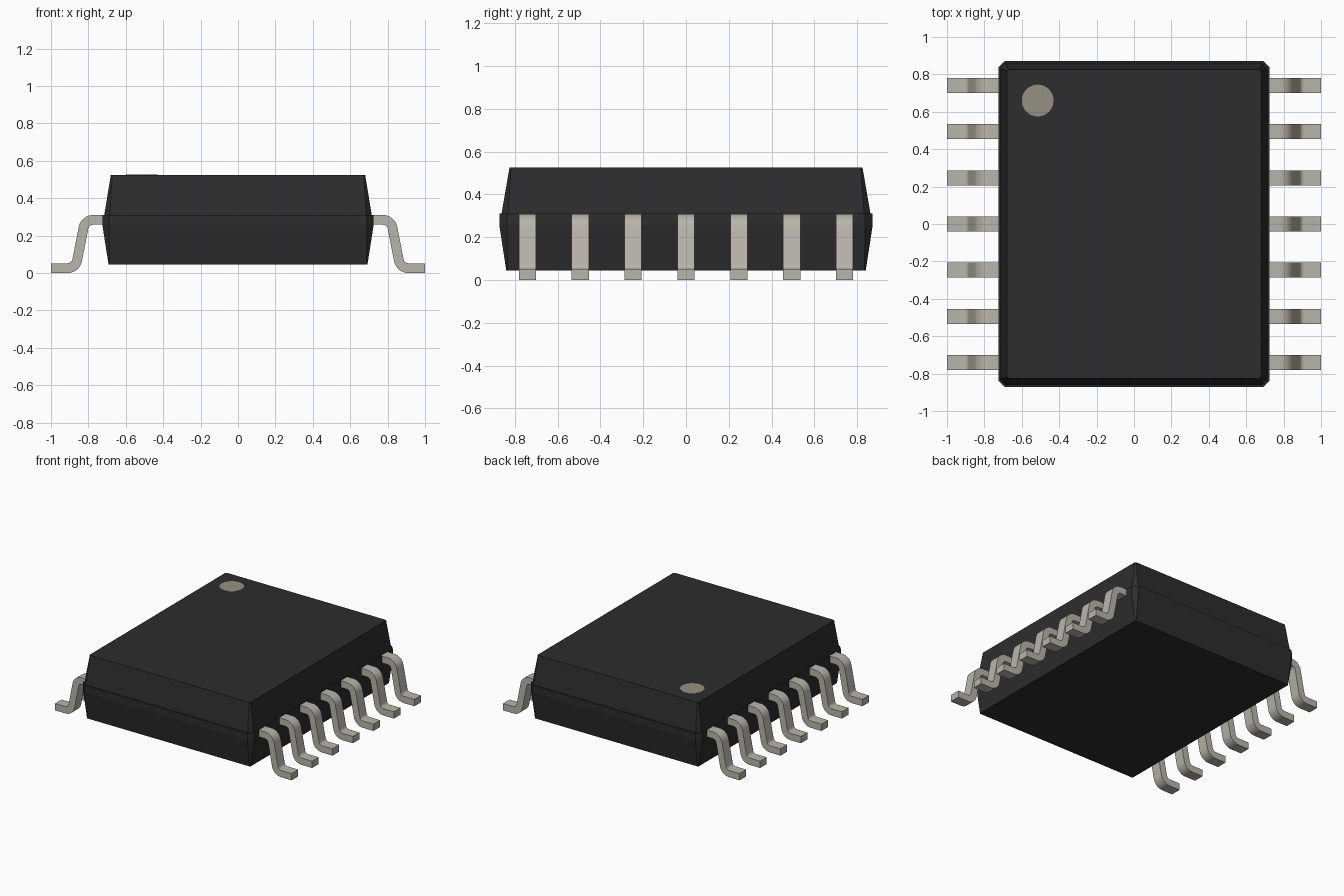
import bpy, bmesh, math
from mathutils import Vector

cube = bpy.data.objects.get("Cube")
if cube:
    bpy.data.objects.remove(cube, do_unlink=True)


def material(name, rgb):
    m = bpy.data.materials.new(name)
    m.use_nodes = True
    m.diffuse_color = (*rgb, 1)
    m.node_tree.nodes["Principled BSDF"].inputs["Base Color"].default_value = (*rgb, 1)
    return m


black = material("black plastic", (0.026, 0.026, 0.026))
metal = material("tinned metal", (0.48, 0.46, 0.40))
marker = material("marker grey", (0.30, 0.28, 0.22))


def add_object(name, bm, mat):
    bmesh.ops.recalc_face_normals(bm, faces=bm.faces)
    mesh = bpy.data.meshes.new(name)
    bm.to_mesh(mesh)
    bm.free()
    mesh.materials.append(mat)
    obj = bpy.data.objects.new(name, mesh)
    bpy.context.collection.objects.link(obj)
    return obj


def chamfered_ring(bm, hx, hy, z, c):
    quarter = [(hx, hy - c), (hx - c, hy)]
    pts = quarter + [(-x, y) for x, y in reversed(quarter)]
    pts += [(-x, -y) for x, y in pts]
    return [bm.verts.new((x, y, z)) for x, y in pts]


# Moulded body: lofted rings with a slightly proud parting band
bm = bmesh.new()
sections = [(0.692, 0.84, 0.045, 0.006), (0.725, 0.872, 0.255, 0.035),
            (0.725, 0.872, 0.31, 0.035), (0.715, 0.862, 0.31, 0.03),
            (0.68, 0.825, 0.525, 0.008)]
rings = [chamfered_ring(bm, *s) for s in sections]
for low, high in zip(rings, rings[1:]):
    for i in range(len(low)):
        j = (i + 1) % len(low)
        bm.faces.new((low[i], low[j], high[j], high[i]))
bm.faces.new(rings[0])
bm.faces.new(rings[-1])
add_object("body", bm, black)

# Pin one marker on the top face
bm = bmesh.new()
bmesh.ops.create_cone(bm, cap_ends=True, segments=48, radius1=0.085, radius2=0.085, depth=0.004)
dot = add_object("pin_one_marker", bm, marker)
dot.location = (-0.515, 0.66, 0.525)

# Gull-wing lead outline: offset edges of a bent centre line
THICK, WIDTH, BEND, STEPS = 0.052, 0.08, 0.052, 8
start, knee, heel, toe = (Vector(p) for p in
                          [(0.68, 0.284), (0.818, 0.284), (0.868, 0.026), (1, 0.026)])


def bend(before, corner, after):
    """Points and normals along the rounded corner."""
    a, b = (corner - before).normalized(), (after - corner).normalized()
    turn = a.angle_signed(b)
    side = 1 if a.cross(b) > 0 else -1
    normal = Vector((-a.y, a.x))
    tangent = corner - a * BEND * math.tan(abs(turn) / 2)
    centre = tangent + normal * side * BEND
    out = []
    for i in range(STEPS + 1):
        t = side * abs(turn) * i / STEPS
        n = Vector((normal.x * math.cos(t) - normal.y * math.sin(t),
                    normal.x * math.sin(t) + normal.y * math.cos(t)))
        out.append((centre - n * side * BEND, n))
    return out


up = Vector((0, 1))
path = [(start, up)] + bend(start, knee, heel) + bend(knee, heel, toe) + [(toe, up)]
outline = [p + n * THICK / 2 for p, n in path]
outline += [p - n * THICK / 2 for p, n in reversed(path)]


def lead(name, side, y):
    bm = bmesh.new()
    front, back = ([bm.verts.new((side * p.x, y + s * WIDTH / 2, p.y)) for p in outline]
                   for s in (-1, 1))
    count, half = len(outline), len(path)
    for i in range(count):
        j = (i + 1) % count
        bm.faces.new((front[i], front[j], back[j], back[i]))
    # Flanks as strips of quads along the bend
    for ring in (front, back):
        for i in range(half - 1):
            bm.faces.new((ring[i], ring[i + 1], ring[count - 2 - i], ring[count - 1 - i]))
    obj = add_object(name, bm, metal)
    bpy.ops.object.select_all(action='DESELECT')
    obj.select_set(True)
    bpy.context.view_layer.objects.active = obj
    bpy.ops.object.shade_smooth_by_angle(angle=math.radians(30))


# Seven leads on each long side
for side, label in ((1, "left"), (-1, "right")):
    for k in range(7):
        lead(f"{label}_lead_{k + 1}", side, (k - 3) * 0.247)
